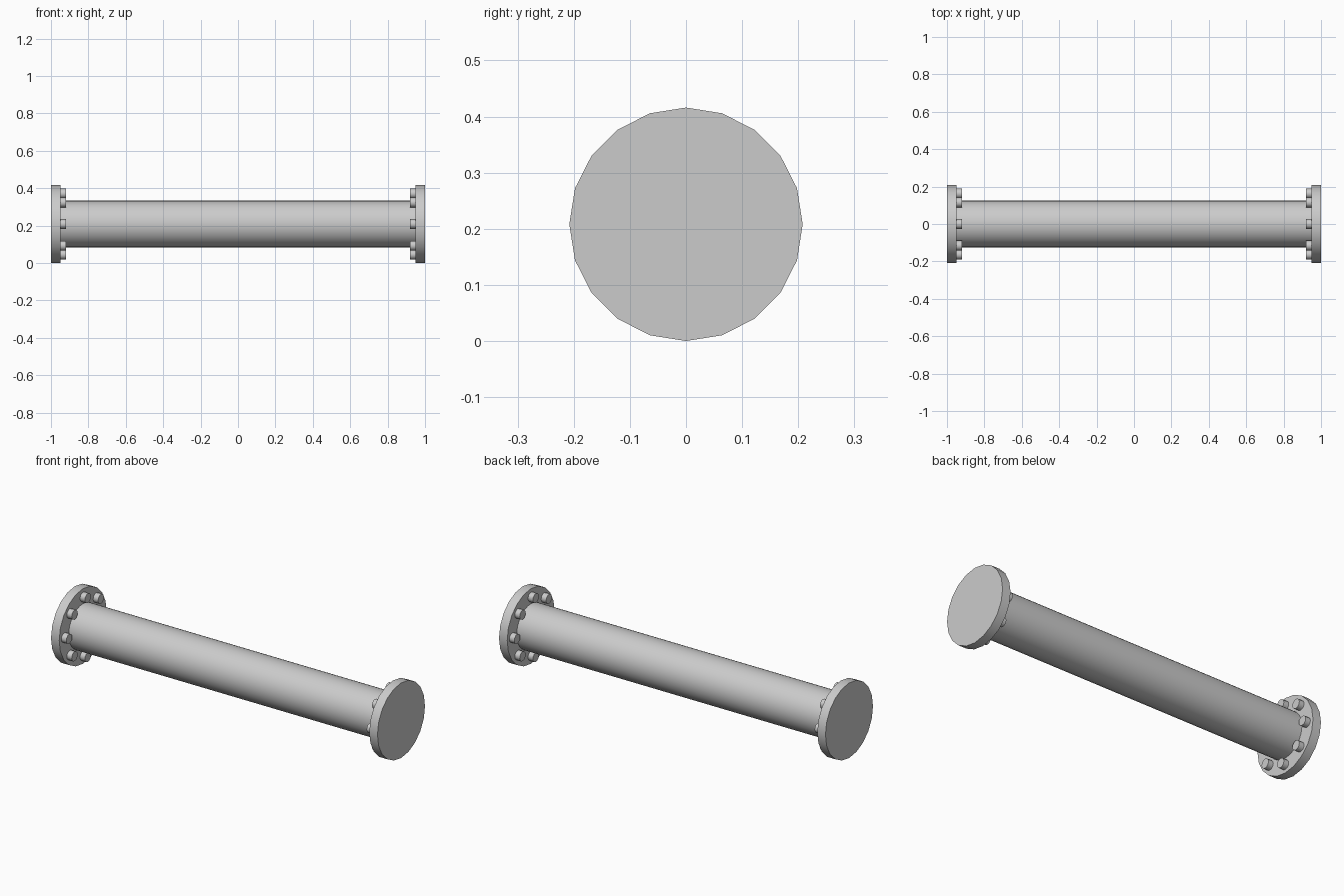
import bpy
import math

cube = bpy.data.objects.get("Cube")
if cube:
    bpy.data.objects.remove(cube, do_unlink=True)

FLANGE_R, FLANGE_T = 0.208, 0.05
PIPE_R = 0.125
BOLT_RING, BOLT_R, BOLT_T = 0.163, 0.026, 0.03
AXIS_Z = FLANGE_R

metal = bpy.data.materials.new("light grey metal")
metal.use_nodes = True
grey = (0.6, 0.6, 0.6, 1)
metal.diffuse_color = grey
metal.node_tree.nodes["Principled BSDF"].inputs["Base Color"].default_value = grey


def cylinder_x(name, sides, radius, x0, x1, y=0, z=AXIS_Z):
    """Cylinder along x between x0 and x1."""
    bpy.ops.mesh.primitive_cylinder_add(
        vertices=sides, radius=radius, depth=abs(x1 - x0),
        location=((x0 + x1) / 2, y, z), rotation=(0, math.pi / 2, 0))
    obj = bpy.context.object
    obj.name = name
    obj.data.materials.append(metal)
    bpy.ops.object.shade_smooth_by_angle(angle=math.radians(40))
    return obj


# Main pipe
inner = 1 - FLANGE_T
cylinder_x("pipe", 32, PIPE_R, -inner, inner)

# End flanges, each with a ring of bolts on its inner face
for side, s in (("left", 1), ("right", -1)):
    cylinder_x(side + "_flange", 20, FLANGE_R, s * inner, s)
    for i in range(8):
        a = i * math.tau / 8
        cylinder_x(f"{side}_bolt_{i + 1}", 12, BOLT_R,
                   s * (inner - BOLT_T), s * inner,
                   BOLT_RING * math.cos(a), AXIS_Z + BOLT_RING * math.sin(a))
